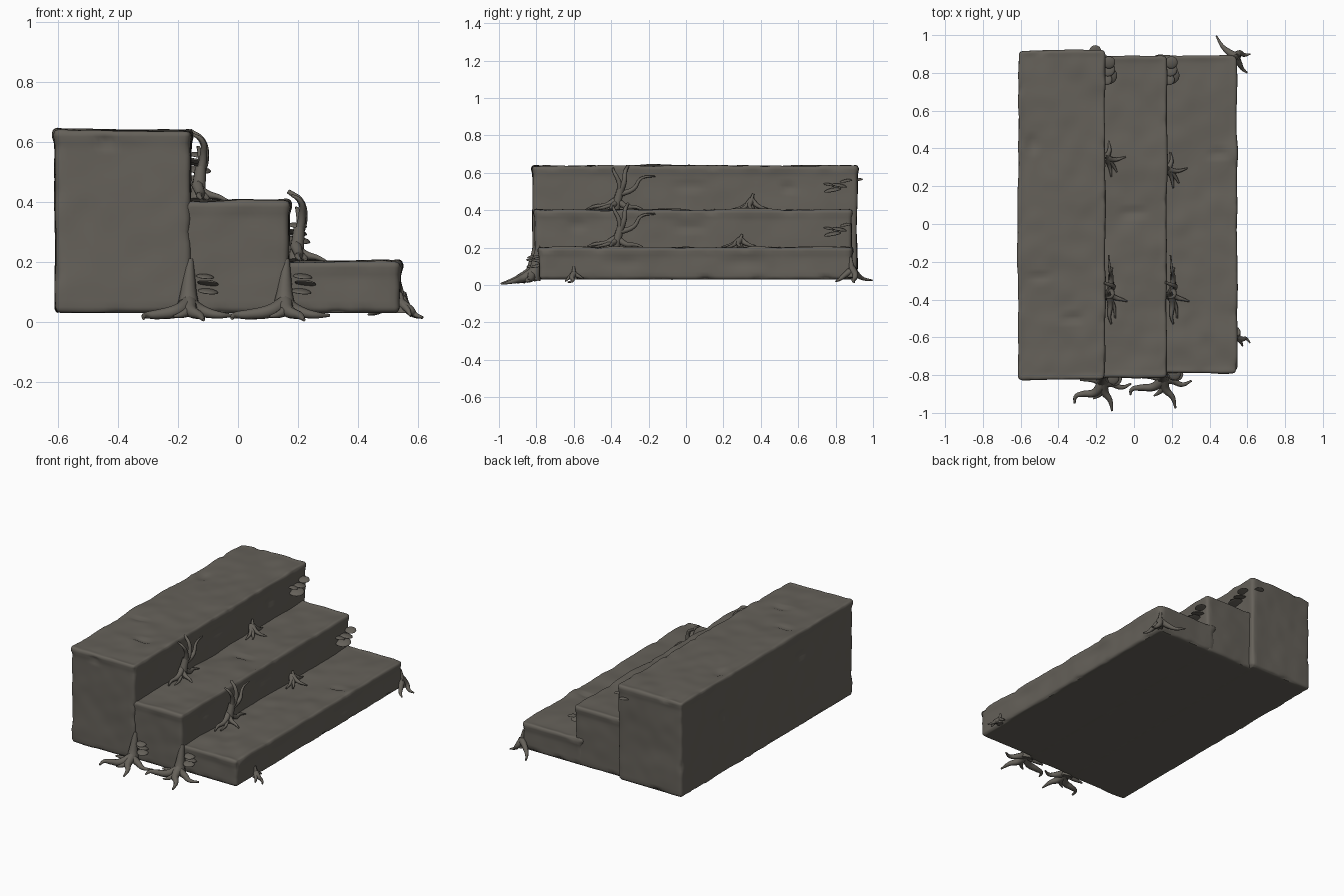
import bpy, bmesh, math
from mathutils import Vector, Matrix, noise

stone = bpy.data.materials.new("weathered brown grey")
stone.diffuse_color = (0.13, 0.119, 0.101, 1)


def finish(ob, angle=50):
    ob.data.materials.clear()
    ob.data.materials.append(stone)
    bpy.ops.object.select_all(action='DESELECT')
    ob.select_set(True)
    bpy.context.view_layer.objects.active = ob
    bpy.ops.object.shade_smooth_by_angle(angle=math.radians(angle))


def from_bmesh(name, bm):
    me = bpy.data.meshes.new(name)
    bm.to_mesh(me)
    bm.free()
    ob = bpy.data.objects.new(name, me)
    bpy.context.collection.objects.link(ob)
    finish(ob)


def worn_block(name, lo, hi, dents):
    """Rounded, wavy block with a swollen upper lip and shallow dents."""
    lo, hi, r = Vector(lo), Vector(hi), 0.02
    bm = bmesh.new()
    bmesh.ops.create_cube(bm, size=1)
    for v in bm.verts:
        v.co = Vector([(lo[i] + hi[i]) / 2 + v.co[i] * (hi[i] - lo[i]) for i in range(3)])
    for i in range(3):
        a, b = lo[i], hi[i]
        n = round((b - a - 2 * r) / 0.021)
        cuts = [a + r + (b - a - 2 * r) * k / n for k in range(n + 1)]
        cuts += [a + 0.005, a + 0.012, b - 0.005, b - 0.012]
        no = Vector([float(i == k) for k in range(3)])
        for c in cuts:
            bmesh.ops.bisect_plane(bm, geom=bm.verts[:] + bm.edges[:] + bm.faces[:],
                                   plane_co=no * c, plane_no=no, dist=1e-6)
    for v in bm.verts:
        p = v.co.copy()
        core = Vector([min(max(p[i], lo[i] + r), hi[i] - r) for i in range(3)])
        n = (p - core).normalized()
        q = core + n * r
        if n.z > -0.9:
            side = math.hypot(n.x, n.y)
            lip = max(0, 1 - (hi.z - p.z) / 0.045)
            s = q + lo * 3
            off = 0.007 * noise.noise(s * 4) + 0.003 * noise.noise(s * 12)
            off += lip * (0.011 * side + 0.006 * noise.noise(s * 9))
            if sum(abs(c) > 0.3 for c in n) > 1:      # chipped edges
                off -= 0.012 * max(0, noise.noise(s * 14) - 0.1)
            q += n * off
            for c, size, depth in dents:
                d = p - Vector(c)
                f = sum((d[i] / size[i]) ** 2 for i in range(3))
                if f < 1:
                    q -= n * depth * (1 - f)
        v.co = q
    from_bmesh(name, bm)


# --- three stepped blocks: centre, reach and depth of each dent ---
worn_block("tall_block", (-0.608, -0.82, 0.03), (-0.158, 0.915, 0.637), [
    ((-0.33, -0.5, 0.637), (0.07, 0.025, 0.05), 0.012),
    ((-0.54, 0.42, 0.637), (0.04, 0.06, 0.05), 0.012),
    ((-0.5, -0.28, 0.637), (0.07, 0.025, 0.05), 0.010),
    ((-0.48, 0.25, 0.637), (0.07, 0.12, 0.05), 0.005),
    ((-0.44, -0.82, 0.6), (0.04, 0.05, 0.025), 0.010),
    ((-0.608, -0.3, 0.48), (0.05, 0.06, 0.03), 0.010),
    ((-0.608, 0.5, 0.4), (0.05, 0.05, 0.05), 0.010),
    ((-0.158, 0.02, 0.53), (0.05, 0.1, 0.03), 0.008),
    ((-0.158, 0.55, 0.52), (0.05, 0.05, 0.03), 0.010)])
worn_block("middle_block", (-0.21, -0.808, 0.03), (0.168, 0.885, 0.402), [
    ((0.0, 0.06, 0.402), (0.09, 0.025, 0.05), 0.010),
    ((0.05, -0.45, 0.402), (0.06, 0.1, 0.05), 0.005),
    ((0.168, 0.02, 0.31), (0.05, 0.1, 0.03), 0.008),
    ((0.168, -0.58, 0.32), (0.05, 0.06, 0.03), 0.008)])
worn_block("low_block", (0.11, -0.785, 0.03), (0.54, 0.888, 0.201), [
    ((0.45, 0.37, 0.201), (0.07, 0.025, 0.05), 0.010),
    ((0.32, -0.54, 0.201), (0.06, 0.08, 0.05), 0.007),
    ((0.54, 0.3, 0.12), (0.05, 0.15, 0.04), 0.007),
    ((0.54, -0.35, 0.12), (0.05, 0.12, 0.04), 0.007)])


def roots(name, origin, strands):
    """Tapered branching tubes; a strand is (start radius, end radius, points)."""
    cu = bpy.data.curves.new(name, 'CURVE')
    cu.dimensions = '3D'
    cu.bevel_depth = 1
    cu.bevel_resolution = 2
    cu.resolution_u = 6
    cu.use_fill_caps = True
    for r0, r1, pts in strands:
        sp = cu.splines.new('BEZIER')
        sp.bezier_points.add(len(pts) - 1)
        for k, (bp, p) in enumerate(zip(sp.bezier_points, pts)):
            bp.co = Vector(p) + Vector(origin)
            bp.handle_left_type = bp.handle_right_type = 'AUTO'
            bp.radius = r0 + (r1 - r0) * k / (len(pts) - 1)
    ob = bpy.data.objects.new(name, cu)
    bpy.context.collection.objects.link(ob)
    bpy.ops.object.select_all(action='DESELECT')
    ob.select_set(True)
    bpy.context.view_layer.objects.active = ob
    bpy.ops.object.convert(target='MESH')
    finish(bpy.context.view_layer.objects.active, 70)


# --- climbing roots on the two risers (x out of riser, y along, z above tread) ---
for name, o in (("upper_climbing_root", (-0.15, 0, 0.405)), ("lower_climbing_root", (0.178, 0, 0.203))):
    roots(name, o, [
        (0.028, 0.019, [(0.015, -0.38, 0), (0.02, -0.365, 0.05), (0.025, -0.35, 0.11)]),
        (0.016, 0.005, [(0.025, -0.35, 0.09), (0.035, -0.36, 0.15), (0.03, -0.385, 0.2), (0.0, -0.39, 0.22)]),
        (0.017, 0.008, [(0.025, -0.35, 0.09), (0.04, -0.33, 0.15), (0.03, -0.325, 0.2), (-0.01, -0.31, 0.232)]),
        (0.016, 0.004, [(0.022, -0.355, 0.08), (0.03, -0.28, 0.11), (0.022, -0.24, 0.165), (0.015, -0.165, 0.178)]),
        (0.020, 0.004, [(0.015, -0.37, 0.05), (0.025, -0.43, 0.02), (0.02, -0.49, 0.015), (0.03, -0.53, 0.003)]),
        (0.020, 0.004, [(0.015, -0.37, 0.05), (0.03, -0.32, 0.015), (0.025, -0.27, 0.012), (0.035, -0.23, 0.0)]),
        (0.018, 0.004, [(0.015, -0.37, 0.04), (0.05, -0.39, 0.02), (0.085, -0.4, 0.012), (0.115, -0.41, 0.0)]),
        (0.014, 0.004, [(0.015, -0.38, 0.03), (0.045, -0.44, 0.01), (0.05, -0.5, 0.0)])])

# --- small roots in the corners of the treads ---
for name, o, h in (("upper_small_root", (-0.15, 0.35, 0.402), 0.085), ("lower_small_root", (0.178, 0.29, 0.2), 0.07)):
    top = (0.0, 0, h * 0.6)
    roots(name, o, [
        (0.017, 0.006, [(0.01, 0, 0), (0.008, 0, h * 0.6), (0.0, 0.01, h)]),
        (0.018, 0.004, [top, (0.02, -0.04, 0.018), (0.03, -0.1, 0.004)]),
        (0.018, 0.004, [top, (0.02, 0.04, 0.018), (0.015, 0.09, 0.004)]),
        (0.018, 0.004, [top, (0.05, -0.01, 0.02), (0.105, 0.005, 0.004)]),
        (0.015, 0.004, [top, (0.04, -0.04, 0.012), (0.06, -0.075, 0.002)])])

# --- ground roots at the front joints ---
for name, o, left, fore in (("front_left_root", (-0.165, -0.825, 0), (-0.15, -0.125), (0.05, -0.165)),
                            ("front_right_root", (0.155, -0.81, 0), (-0.175, -0.095), (0.065, -0.165))):
    (lx, ly), (fx, fy) = left, fore
    hub = (0, -0.015, 0.06)
    roots(name, o, [
        (0.042, 0.012, [(0, -0.01, 0.03), (0, 0.005, 0.1), (0.005, 0.02, 0.21)]),
        (0.028, 0.005, [hub, (lx * 0.3, ly * 0.55, 0.035), (lx * 0.7, ly * 0.6, 0.025), (lx * 0.95, ly * 0.7, 0.022), (lx, ly, 0.012)]),
        (0.030, 0.005, [hub, (fx * 0.2, fy * 0.4, 0.035), (fx * 0.75, fy * 0.65, 0.022), (fx, fy, 0.007)]),
        (0.020, 0.004, [(fx * 0.1, fy * 0.3, 0.04), (-0.02, -0.08, 0.025), (-0.05, -0.1, 0.018)]),
        (0.026, 0.005, [hub, (0.05, -0.02, 0.035), (0.1, -0.04, 0.024), (0.15, -0.02, 0.022)]),
        (0.024, 0.006, [hub, (-0.05, 0.0, 0.035), (-0.12, 0.0, 0.03)])])

# --- ground roots at the right side ---
roots("back_corner_root", (0.535, 0.885, 0), [
    (0.022, 0.008, [(0.01, 0, 0.04), (0.005, 0, 0.09), (-0.005, -0.005, 0.15)]),
    (0.022, 0.004, [(0.008, 0, 0.09), (-0.04, 0.03, 0.055), (-0.07, 0.06, 0.035), (-0.1, 0.112, 0.025)]),
    (0.022, 0.004, [(0.005, 0, 0.09), (0.025, 0.02, 0.05), (0.05, 0.01, 0.025), (0.08, 0.015, 0.014)]),
    (0.020, 0.004, [(0.005, 0, 0.08), (0.025, -0.04, 0.05), (0.04, -0.065, 0.03), (0.065, -0.085, 0.02)])])
roots("right_side_root", (0.54, -0.6, 0), [
    (0.020, 0.006, [(0.005, 0, 0.03), (0.005, 0, 0.06), (0, 0, 0.1)]),
    (0.018, 0.004, [(0.005, 0, 0.06), (0.035, -0.01, 0.04), (0.05, -0.005, 0.025), (0.075, -0.03, 0.015)]),
    (0.015, 0.004, [(0.005, 0, 0.06), (0.025, -0.025, 0.04), (0.035, -0.045, 0.02)]),
    (0.014, 0.004, [(0.005, 0, 0.06), (0.015, 0.03, 0.045), (0.01, 0.05, 0.035)])])


def shelf_fungi(name, caps):
    """Flat-bottomed domed caps; each cap is (x, y, z, radius)."""
    bm = bmesh.new()
    for k, (x, y, z, r) in enumerate(caps):
        tilt = Matrix.Rotation(0.18 * (-1) ** k, 4, 'X') @ Matrix.Rotation(0.1, 4, 'Y')
        new = bmesh.ops.create_uvsphere(bm, u_segments=20, v_segments=12, radius=1)["verts"]
        for v in new:
            flat = 0.3 if v.co.z > 0 else 0.12
            v.co = tilt @ Vector((v.co.x * r, v.co.y * r, v.co.z * r * flat)) + Vector((x, y, z))
    from_bmesh(name, bm)


# --- shelf fungi on risers, front joints and back corner ---
for name, dx, dz in (("upper_shelf_fungi", 0, 0), ("lower_shelf_fungi", 0.33, -0.235)):
    shelf_fungi(name, [(-0.132 + dx, 0.855, 0.555 + dz, 0.033), (-0.14 + dx, 0.82, 0.53 + dz, 0.04),
                       (-0.135 + dx, 0.785, 0.505 + dz, 0.046), (-0.145 + dx, 0.765, 0.535 + dz, 0.03)])
shelf_fungi("front_left_fungi", [(-0.11, -0.82, 0.15, 0.03), (-0.1, -0.82, 0.128, 0.036), (-0.1, -0.82, 0.1, 0.034)])
shelf_fungi("front_right_fungi", [(0.215, -0.795, 0.15, 0.032), (0.225, -0.795, 0.128, 0.036), (0.21, -0.795, 0.1, 0.034)])
shelf_fungi("back_fungus", [(-0.205, 0.915, 0.56, 0.032)])
